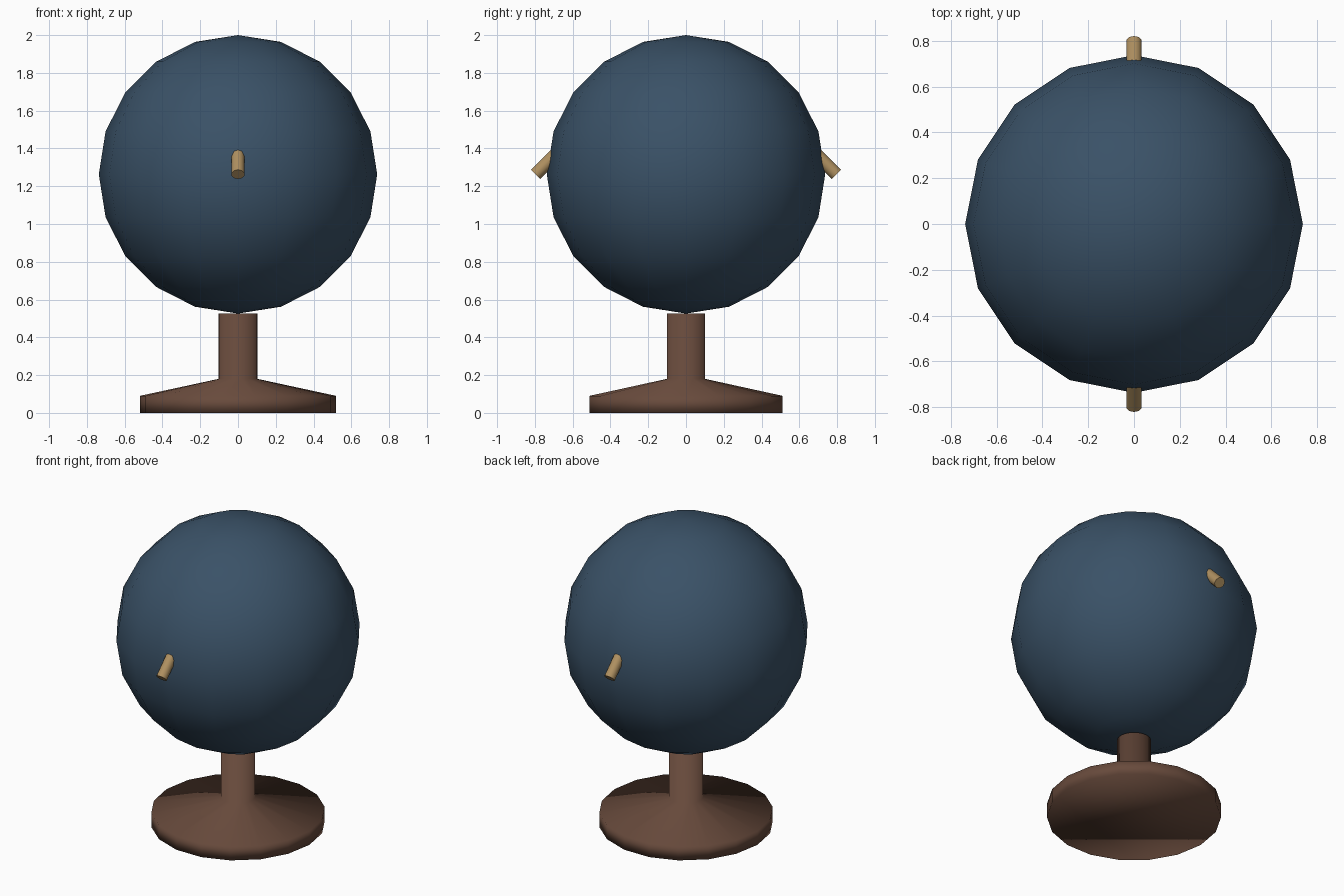
import bpy, bmesh
from math import cos, sin, pi, radians
from mathutils import Vector

cube = bpy.data.objects.get("Cube")
if cube:
    bpy.data.objects.remove(cube, do_unlink=True)


def material(name, rgb):
    mat = bpy.data.materials.new(name)
    mat.use_nodes = True
    color = (*rgb, 1)
    mat.diffuse_color = color
    mat.node_tree.nodes["Principled BSDF"].inputs["Base Color"].default_value = color
    return mat


def finish(obj, name, mat):
    obj.name = name
    obj.data.materials.append(mat)


blue = material("slate blue", (0.042, 0.083, 0.135))
brown = material("dark wood", (0.138, 0.069, 0.045))
gold = material("dull brass", (0.43, 0.28, 0.118))

CENTER_Z, RADIUS = 1.263, 0.737

# Globe
bpy.ops.mesh.primitive_uv_sphere_add(segments=16, ring_count=10, radius=RADIUS,
                                     location=(0, 0, CENTER_Z))
bpy.ops.object.shade_smooth()
finish(bpy.context.object, "globe", blue)

# Pedestal: round foot, sloping top and stem as one turned piece
SIDES = 18
profile = [(0.52, 0), (0.52, 0.09), (0.103, 0.18), (0.103, 0.525)]
bm = bmesh.new()
rings = [[bm.verts.new((r * cos(2 * pi * i / SIDES), r * sin(2 * pi * i / SIDES), z))
          for i in range(SIDES)] for r, z in profile]
for low, high in zip(rings, rings[1:]):
    for i in range(SIDES):
        j = (i + 1) % SIDES
        bm.faces.new((low[i], low[j], high[j], high[i]))
bm.faces.new(rings[0][::-1])
bm.faces.new(rings[-1])
for face in bm.faces:
    face.smooth = True
mesh = bpy.data.meshes.new("pedestal")
bm.to_mesh(mesh)
bm.free()
pedestal = bpy.data.objects.new("pedestal", mesh)
bpy.context.collection.objects.link(pedestal)
finish(pedestal, "pedestal", brown)

# Front and back pegs, slanting down and outward from the globe
PEG_LENGTH = 0.25
for side, name in ((-1, "front_peg"), (1, "back_peg")):
    inward = Vector((0, -side, 1)).normalized()
    tip = Vector((0, side * 0.796, CENTER_Z))
    bpy.ops.mesh.primitive_cylinder_add(vertices=10, radius=0.035, depth=PEG_LENGTH,
                                        location=tip + inward * PEG_LENGTH / 2,
                                        rotation=(side * radians(45), 0, 0))
    bpy.ops.object.shade_smooth_by_angle(angle=radians(40))
    finish(bpy.context.object, name, gold)
